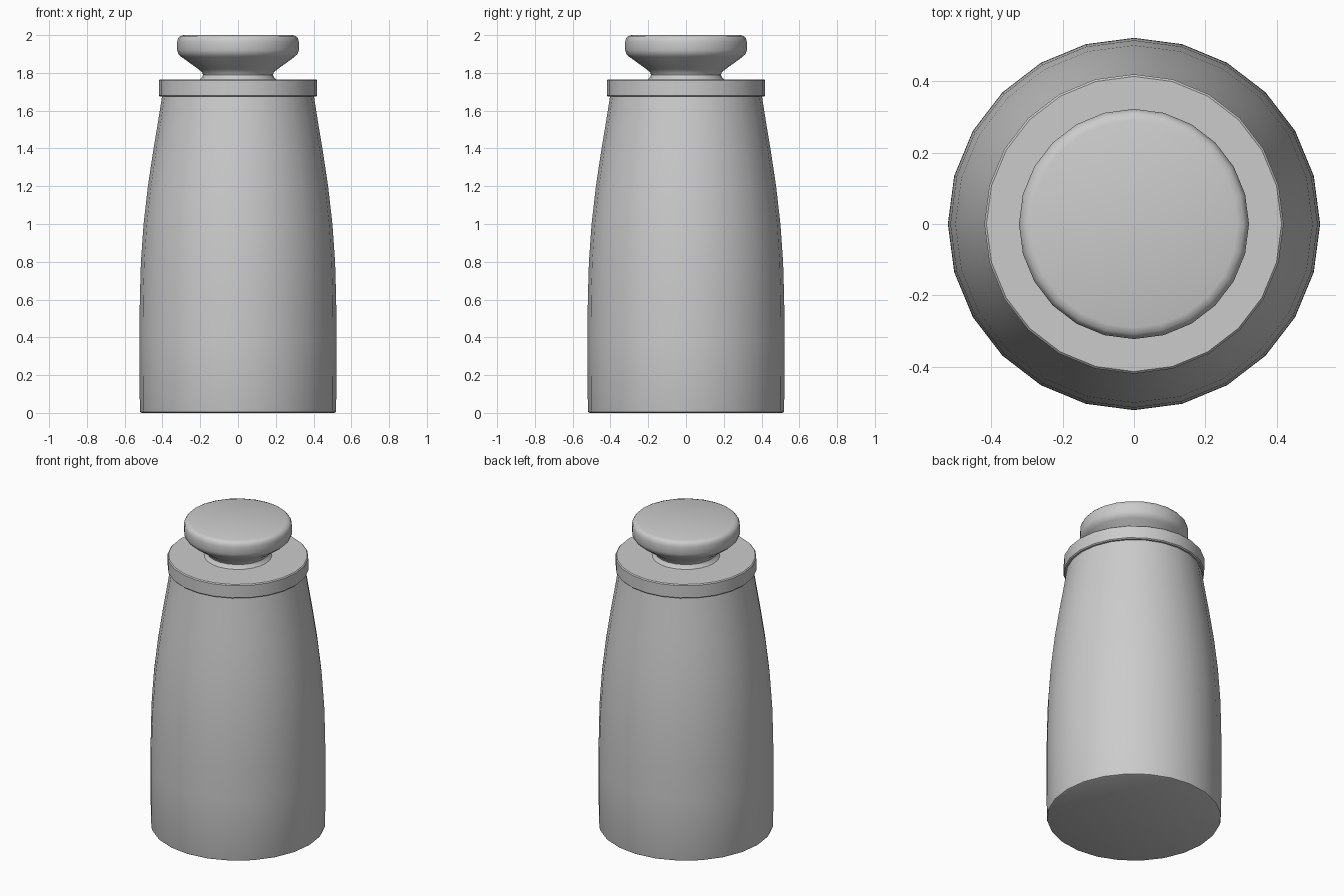
import bpy
import math

SIDES = 24

cube = bpy.data.objects.get("Cube")
if cube:
    bpy.data.objects.remove(cube, do_unlink=True)

grey = bpy.data.materials.new("plain_grey")
grey.use_nodes = True
colour = (0.6, 0.6, 0.6, 1)
grey.diffuse_color = colour
grey.node_tree.nodes["Principled BSDF"].inputs["Base Color"].default_value = colour


def lathe(name, profile):
    """Revolve (radius, height) points about z, bottom to top, with capped ends."""
    verts, faces = [], []
    for r, z in profile:
        for i in range(SIDES):
            a = math.tau * i / SIDES
            verts.append((r * math.cos(a), r * math.sin(a), z))
    for k in range(len(profile) - 1):
        for i in range(SIDES):
            j = (i + 1) % SIDES
            low, high = k * SIDES, (k + 1) * SIDES
            faces.append((low + i, low + j, high + j, high + i))
    faces.append(tuple(reversed(range(SIDES))))
    faces.append(tuple(range(len(verts) - SIDES, len(verts))))
    mesh = bpy.data.meshes.new(name)
    mesh.from_pydata(verts, [], faces)
    mesh.materials.append(grey)
    obj = bpy.data.objects.new(name, mesh)
    bpy.context.collection.objects.link(obj)
    bpy.ops.object.select_all(action="DESELECT")
    obj.select_set(True)
    bpy.context.view_layer.objects.active = obj
    bpy.ops.object.shade_smooth_by_angle(angle=math.radians(35))
    return obj


# Tapering container with a tiny bevel at the foot
lathe("body", [(0.508, 0), (0.517, 0.004), (0.52, 0.014), (0.521, 0.4),
               (0.52, 0.6), (0.514, 0.8), (0.5, 1.0), (0.477, 1.2),
               (0.447, 1.4), (0.422, 1.55), (0.4, 1.69)])

# Flat collar of the lid
lathe("lid_collar", [(0.413, 1.675), (0.419, 1.681), (0.419, 1.76), (0.413, 1.766)])

# Lid knob with a narrow flared neck and a rounded rim
lathe("lid_knob", [(0.205, 1.763), (0.192, 1.775), (0.185, 1.79), (0.19, 1.803),
                   (0.21, 1.82), (0.3, 1.885), (0.315, 1.9), (0.322, 1.92),
                   (0.322, 1.965), (0.318, 1.982), (0.308, 1.994), (0.29, 2.0)])
